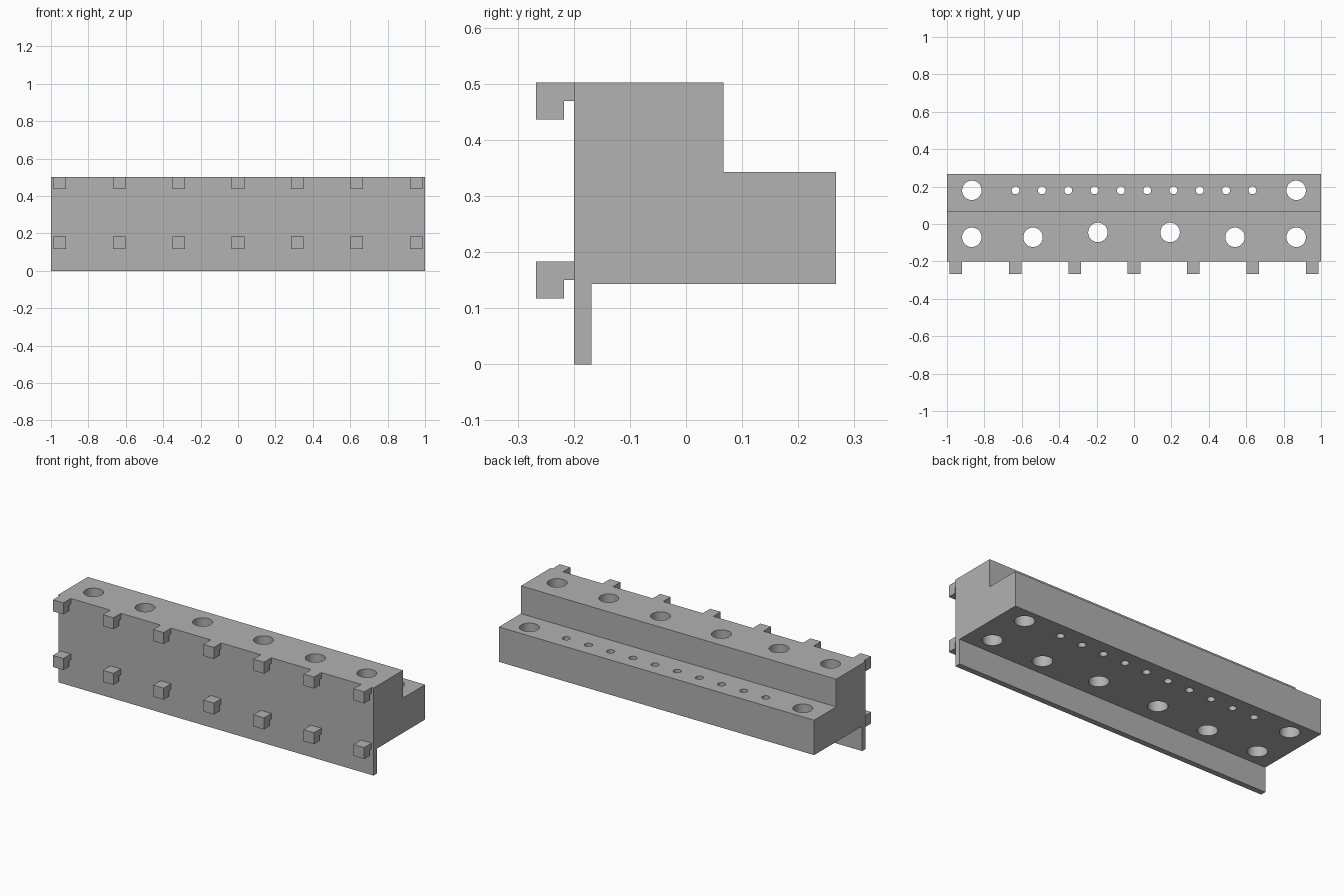
import bpy
import bmesh
from mathutils import Matrix

if "Cube" in bpy.data.objects:
    bpy.data.objects.remove(bpy.data.objects["Cube"], do_unlink=True)

GREY = (0.445, 0.445, 0.445, 1.0)
grey = bpy.data.materials.new("plain grey")
grey.use_nodes = True
grey.diffuse_color = GREY
grey.node_tree.nodes["Principled BSDF"].inputs["Base Color"].default_value = GREY


def finish(name, bm):
    """Turn a bmesh into a grey object."""
    bmesh.ops.recalc_face_normals(bm, faces=bm.faces)
    mesh = bpy.data.meshes.new(name)
    bm.to_mesh(mesh)
    bm.free()
    mesh.materials.append(grey)
    obj = bpy.data.objects.new(name, mesh)
    bpy.context.collection.objects.link(obj)
    return obj


def extrude_x(name, profile, x, width):
    """Extrude a (y, z) outline along x, centred on x."""
    bm = bmesh.new()
    face = bm.faces.new([bm.verts.new((x - width / 2, y, z)) for y, z in profile])
    out = bmesh.ops.extrude_face_region(bm, geom=[face])
    moved = [v for v in out["geom"] if isinstance(v, bmesh.types.BMVert)]
    bmesh.ops.translate(bm, verts=moved, vec=(width, 0, 0))
    return finish(name, bm)


# Stepped block with the thin hanging front plate
FRONT, TOP = -0.2, 0.502
body = extrude_x("stepped_body", [
    (FRONT, 0), (-0.168, 0), (-0.168, 0.143), (0.267, 0.143),
    (0.267, 0.343), (0.067, 0.343), (0.067, TOP), (FRONT, TOP)], 0, 2)

# Vertical through holes: large ones mirrored in x, plus a row of small ones
BIG, SMALL = 0.052, 0.021
holes = [(side * x, y, BIG) for side in (-1, 1)
         for x, y in ((0.867, 0.18), (0.867, -0.071), (0.54, -0.071), (0.193, -0.045))]
holes += [((i - 4.5) * 0.1407, 0.18, SMALL) for i in range(10)]
bm = bmesh.new()
for x, y, radius in holes:
    bmesh.ops.create_cone(bm, cap_ends=True, segments=48, radius1=radius,
                          radius2=radius, depth=1, matrix=Matrix.Translation((x, y, 0.3)))
cutter = finish("hole_cutter", bm)
cutter.hide_render = True

cut = body.modifiers.new("holes", "BOOLEAN")
cut.operation = "DIFFERENCE"
cut.solver = "EXACT"
cut.object = cutter
bpy.context.view_layer.objects.active = body
body.select_set(True)
bpy.ops.object.modifier_apply(modifier=cut.name)
bpy.data.objects.remove(cutter, do_unlink=True)
bpy.ops.object.shade_smooth_by_angle()

# Two rows of downward hooks on the front
for row, top in (("upper", TOP), ("lower", 0.183)):
    outline = [(FRONT, top), (-0.267, top), (-0.267, top - 0.066),
               (-0.217, top - 0.066), (-0.217, top - 0.033), (FRONT, top - 0.033)]
    for i in range(7):
        extrude_x(f"{row}_hook_{i + 1}", outline, (i - 3) * 0.318, 0.067)
